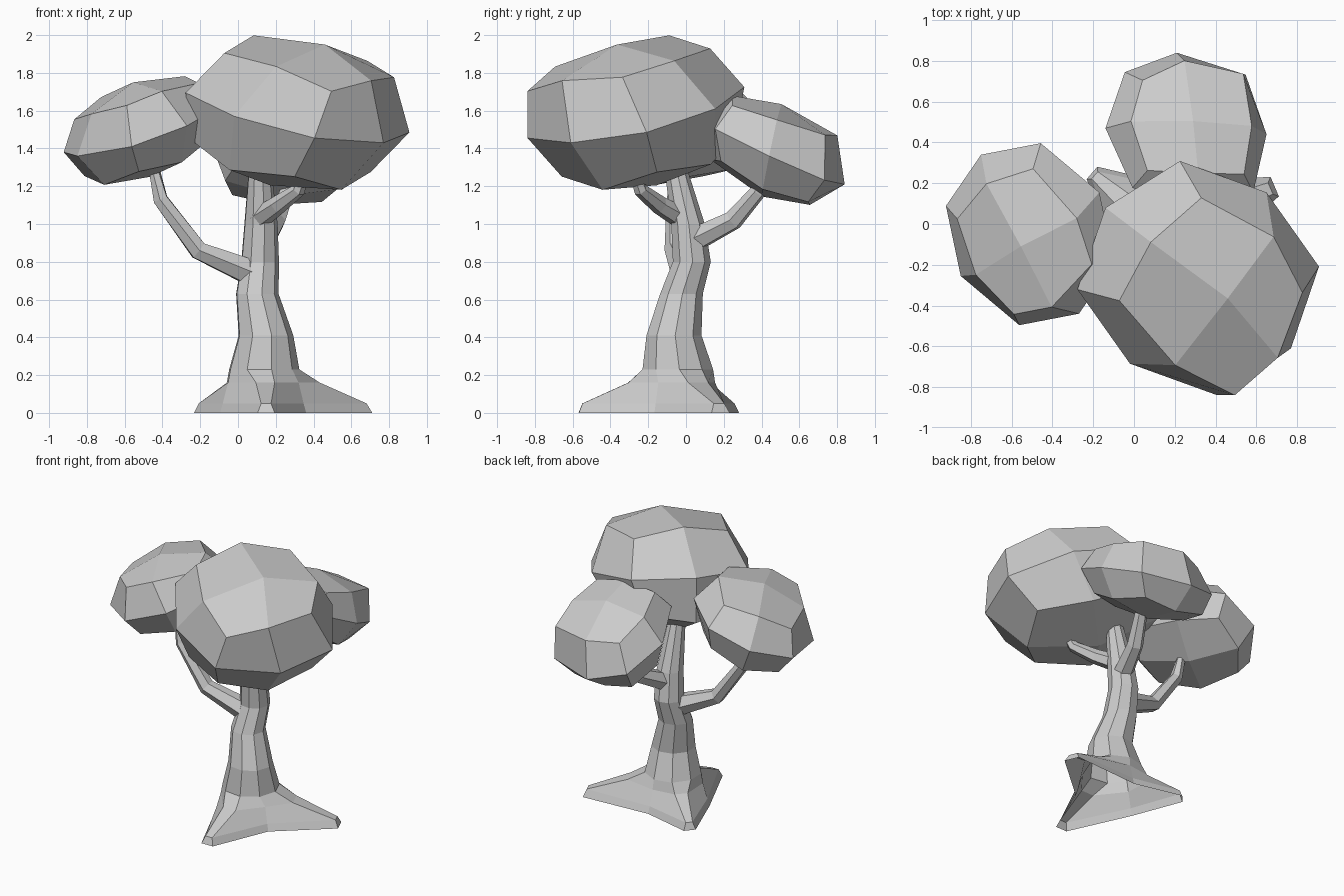
import bpy, bmesh
from math import sin, cos, tau, radians
from mathutils import Vector, Matrix

old = bpy.data.objects.get("Cube")
if old:
    bpy.data.objects.remove(old, do_unlink=True)

grey = bpy.data.materials.new("plain_grey")
grey.use_nodes = True
grey.diffuse_color = (0.6, 0.6, 0.6, 1)
bsdf = next(n for n in grey.node_tree.nodes if n.type == 'BSDF_PRINCIPLED')
bsdf.inputs["Base Color"].default_value = grey.diffuse_color
bsdf.inputs["Roughness"].default_value = 0.9


def finish(name, bm):
    """Turn a bmesh into a flat shaded object."""
    bmesh.ops.recalc_face_normals(bm, faces=bm.faces)
    mesh = bpy.data.meshes.new(name)
    bm.to_mesh(mesh)
    bm.free()
    mesh.materials.append(grey)
    obj = bpy.data.objects.new(name, mesh)
    bpy.context.scene.collection.objects.link(obj)


def loft(name, rings):
    """Skin a list of point rings, open below and capped on top."""
    bm = bmesh.new()
    loops = [[bm.verts.new(p) for p in ring] for ring in rings]
    count = len(loops[0])
    for low, high in zip(loops, loops[1:]):
        for i in range(count):
            j = (i + 1) % count
            bm.faces.new((low[i], low[j], high[j], high[i]))
    bm.faces.new(loops[-1])
    finish(name, bm)


def limb(name, path, radii, sides=6):
    """Tapered tube along a path."""
    path = [Vector(p) for p in path]
    rings = []
    for i, (p, r) in enumerate(zip(path, radii)):
        tangent = path[min(i + 1, len(path) - 1)] - path[max(i - 1, 0)]
        turn = tangent.to_track_quat('Z', 'Y')
        rings.append([p + turn @ Vector((r * cos(tau * k / sides), r * sin(tau * k / sides), 0))
                      for k in range(sides)])
    loft(name, rings)


def crown(name, centre, u, v, w, nudges):
    """Leaf mass: a skewed box with edges and corners pulled in, then a few points nudged."""
    frame = Matrix((u, v, w)).transposed()
    bm = bmesh.new()
    bmesh.ops.create_cube(bm, size=2)
    bmesh.ops.subdivide_edges(bm, edges=bm.edges[:], cuts=1, use_grid_fill=True)
    for vert in bm.verts:
        key = tuple(round(c) for c in vert.co)
        pull = (1, 0.75, 0.6)[sum(map(abs, key)) - 1]
        vert.co = (Vector(centre) + frame @ Vector(key) * pull
                   + Vector(nudges.get(key, (0, 0, 0))))
    finish(name, bm)


# Leaf masses
crown("front_crown", (0.315, -0.265, 1.59),
      (0.335, 0.42, 0.02), (0.455, -0.345, -0.16), (0.145, -0.11, 0.385),
      {(-1, 1, 1): (0.02, -0.05, -0.01), (0, 1, 1): (-0.06, -0.05, 0),
       (0, 0, 1): (0, 0.01, -0.025), (1, 1, 1): (-0.05, -0.05, 0.04),
       (1, 0, 1): (0.01, -0.03, -0.03), (-1, 0, 1): (0.03, -0.03, -0.03)})
crown("right_crown", (-0.51, -0.05, 1.5),
      (-0.24, 0.39, -0.02), (-0.31, -0.205, -0.14), (-0.045, -0.06, 0.25),
      {(0, 1, 0): (-0.03, 0, 0), (0, -1, 0): (0.03, 0, 0),
       (0, -1, 1): (0.03, -0.03, -0.01), (-1, 0, 1): (-0.04, -0.02, 0),
       (-1, 1, 1): (-0.01, 0, 0.05)})
crown("back_crown", (0.255, 0.455, 1.39),
      (-0.045, 0.385, -0.18), (0.395, -0.015, -0.03), (0.035, 0.05, 0.245),
      {(1, 1, 1): (0.05, 0.03, 0.06), (1, -1, 1): (0.03, -0.02, 0.02),
       (1, -1, 0): (0.03, -0.01, 0), (1, 1, 0): (0.03, 0, 0), (1, 0, 1): (0, 0.02, 0.03),
       (1, 0, -1): (0, -0.05, 0.03), (-1, 0, 1): (0, 0.045, -0.03)})

# Trunk foot: three roots, each two corners wide, with one hollow corner between
ROOTS = ((23, 0.6), (139, 0.46), (271, 0.52))
foot = Vector((0.14, -0.05, 0))


def spoke(degrees, r):
    a = radians(degrees)
    return Vector((r * cos(a), r * sin(a), 0))


rings = []
for z, stretch, half_width, hollow in ((0, 1, 5, 0.25), (0.05, 0.96, 3, 0.235),
                                       (0.16, 0.5, 11, 0.205)):
    ring = []
    for angle, reach in ROOTS:
        ring += [spoke(angle - half_width, reach * stretch),
                 spoke(angle + half_width, reach * stretch), spoke(angle + 61, hollow)]
    rings.append([foot + p + Vector((0, 0, z)) for p in ring])

# Trunk stem
for x, y, z, r in ((0.135, -0.045, 0.23, 0.19), (0.145, -0.065, 0.41, 0.148),
                   (0.1, -0.025, 0.63, 0.115), (0.115, 0.03, 0.8, 0.102),
                   (0.12, 0.01, 1.0, 0.09), (0.115, -0.06, 1.32, 0.058)):
    rings.append([Vector((x, y, z)) + spoke(3 + 40 * k, r) for k in range(9)])
loft("trunk", rings)

# Branches
limb("right_branch",
     [(0.1, 0, 0.73), (-0.21, -0.06, 0.86), (-0.41, -0.06, 1.13), (-0.45, -0.04, 1.32)],
     (0.08, 0.054, 0.043, 0.027))
limb("back_branch",
     [(0.13, 0.03, 0.91), (0.2, 0.25, 1.02), (0.26, 0.38, 1.17), (0.28, 0.44, 1.3)],
     (0.07, 0.055, 0.043, 0.03))
limb("front_branch",
     [(0.11, -0.02, 1.03), (0.21, -0.14, 1.1), (0.32, -0.24, 1.18), (0.36, -0.28, 1.3)],
     (0.06, 0.05, 0.038, 0.027))
